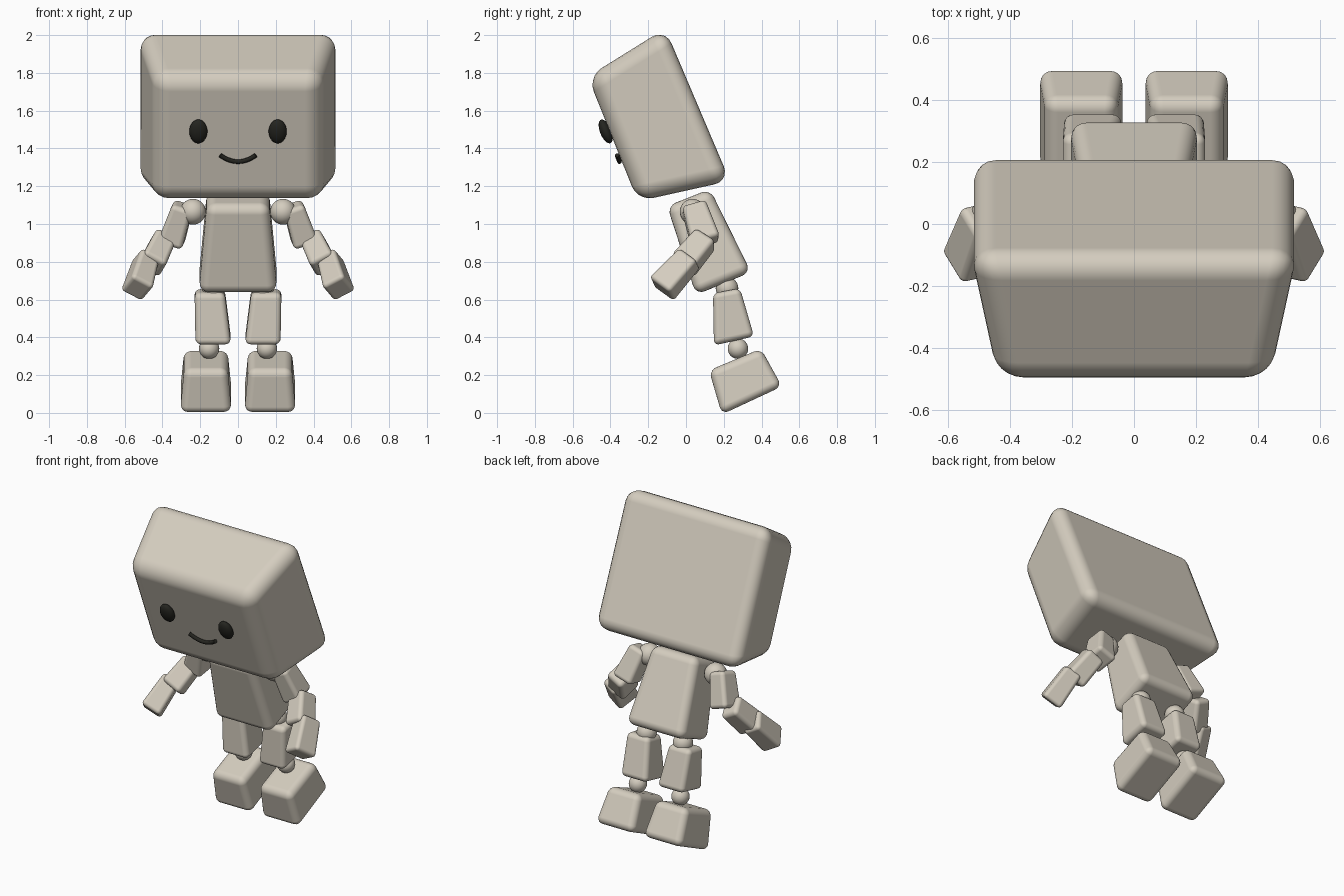
import bpy, bmesh, math
from mathutils import Vector, Matrix

if "Cube" in bpy.data.objects:
    bpy.data.objects.remove(bpy.data.objects["Cube"])


def material(name, rgb):
    m = bpy.data.materials.new(name)
    m.diffuse_color = (*rgb, 1)
    m.use_nodes = True
    m.node_tree.nodes["Principled BSDF"].inputs["Base Color"].default_value = m.diffuse_color
    return m


BEIGE = material("warm beige", (0.66, 0.61, 0.52))
BLACK = material("soft black", (0.018, 0.018, 0.014))


def block(name, bottom, top, bevel):
    """Rounded six-sided block between two four-cornered ends."""
    bm = bmesh.new()
    lo = [bm.verts.new(p) for p in bottom]
    hi = [bm.verts.new(p) for p in top]
    bm.faces.new(lo)
    bm.faces.new(hi)
    for i in range(4):
        j = (i + 1) % 4
        bm.faces.new((lo[i], lo[j], hi[j], hi[i]))
    bmesh.ops.recalc_face_normals(bm, faces=bm.faces)
    for f in bm.faces:
        f.smooth = True
    me = bpy.data.meshes.new(name)
    bm.to_mesh(me)
    bm.free()
    me.materials.append(BEIGE)
    ob = bpy.data.objects.new(name, me)
    bpy.context.collection.objects.link(ob)
    mod = ob.modifiers.new("rounding", "BEVEL")
    mod.width = bevel
    mod.segments = 5
    mod.limit_method = 'NONE'
    mod.harden_normals = True
    return ob


def profile_block(name, corners, bevel, side=1):
    """Corners run bottom front, bottom back, top back, top front: (y, z, x min, x max)."""
    bf, bb, tb, tf = corners

    def end(f, b):
        return [(side * x, c[0], c[1]) for c, x in
                ((f, f[2]), (f, f[3]), (b, b[3]), (b, b[2]))]
    return block(name, end(bf, bb), end(tf, tb), bevel)


def limb(name, a, b, across, size_a, size_b, bevel, side):
    """Tapered block from a to b; sizes are (width, depth) at each end."""
    a, b = Vector(a), Vector(b)
    n = (b - a).normalized()
    u = Vector(across)
    u = (u - n * u.dot(n)).normalized()
    v = n.cross(u)

    def end(c, size):
        pts = [c + u * (i * size[0] / 2) + v * (j * size[1] / 2)
               for i, j in ((-1, -1), (1, -1), (1, 1), (-1, 1))]
        return [(side * p.x, p.y, p.z) for p in pts]
    return block(name, end(a, size_a), end(b, size_b), bevel)


def ball(name, centre, radii, mat, tilt=0):
    bm = bmesh.new()
    bmesh.ops.create_uvsphere(bm, u_segments=24, v_segments=14, radius=1)
    bm.transform(Matrix.Translation(centre) @ Matrix.Rotation(tilt, 4, 'X')
                 @ Matrix.Diagonal((*radii, 1)))
    for f in bm.faces:
        f.smooth = True
    me = bpy.data.meshes.new(name)
    bm.to_mesh(me)
    bm.free()
    me.materials.append(mat)
    ob = bpy.data.objects.new(name, me)
    bpy.context.collection.objects.link(ob)
    return ob


# Head, tilted forward, narrower at the face
profile_block("head", [(-0.255, 1.12, -0.44, 0.44), (0.233, 1.228, -0.53, 0.53),
                       (-0.11, 2.035, -0.53, 0.53), (-0.52, 1.78, -0.44, 0.44)], 0.085)

# Torso, wider at the hips
profile_block("torso", [(0.053, 0.625, -0.207, 0.207), (0.344, 0.745, -0.207, 0.207),
                        (0.127, 1.185, -0.165, 0.165), (-0.10, 1.095, -0.165, 0.165)], 0.05)

for side, label in ((1, "left"), (-1, "right")):
    # Legs and feet
    ball(label + "_hip", (side * 0.13, 0.217, 0.66), (0.06,) * 3, BEIGE)
    profile_block(label + "_leg", [(0.148, 0.357, 0.037, 0.225), (0.36, 0.405, 0.037, 0.225),
                                   (0.286, 0.66, 0.07, 0.23), (0.143, 0.633, 0.07, 0.23)],
                  0.03, side)
    ball(label + "_ankle", (side * 0.153, 0.275, 0.34), (0.054,) * 3, BEIGE)
    profile_block(label + "_foot", [(0.19, -0.008, 0.034, 0.306), (0.508, 0.14, 0.034, 0.306),
                                    (0.397, 0.34, 0.055, 0.285), (0.122, 0.225, 0.055, 0.285)],
                  0.04, side)
    # Arms
    ball(label + "_shoulder", (side * 0.238, 0.035, 1.065), (0.068,) * 3, BEIGE)
    limb(label + "_upper_arm", (0.29, 0.04, 1.10), (0.355, 0.105, 0.90), (0.9, 0, 0.4),
         (0.11, 0.13), (0.135, 0.155), 0.025, side)
    limb(label + "_forearm", (0.39, 0.106, 0.925), (0.46, -0.016, 0.78), (0.85, 0, 0.5),
         (0.12, 0.13), (0.135, 0.145), 0.025, side)
    limb(label + "_hand", (0.485, 0.02, 0.82), (0.535, -0.13, 0.655), (0.86, -0.2, 0.45),
         (0.11, 0.13), (0.13, 0.15), 0.022, side)
    # Eyes
    ball(label + "_eye", (side * 0.21, -0.425, 1.49), (0.048, 0.03, 0.067), BLACK,
         math.radians(22))

# Smile following the slope of the face
curve = bpy.data.curves.new("mouth", 'CURVE')
curve.dimensions = '3D'
curve.bevel_depth = 0.012
curve.bevel_resolution = 3
curve.use_fill_caps = True
line = curve.splines.new('POLY')
line.points.add(12)
for i, p in enumerate(line.points):
    t = -1 + i / 6
    z = 1.33 + 0.034 * t * t
    p.co = (0.094 * t, -0.358 - (z - 1.345) * 0.4, z, 1)
curve.materials.append(BLACK)
mouth = bpy.data.objects.new("mouth", curve)
bpy.context.collection.objects.link(mouth)
